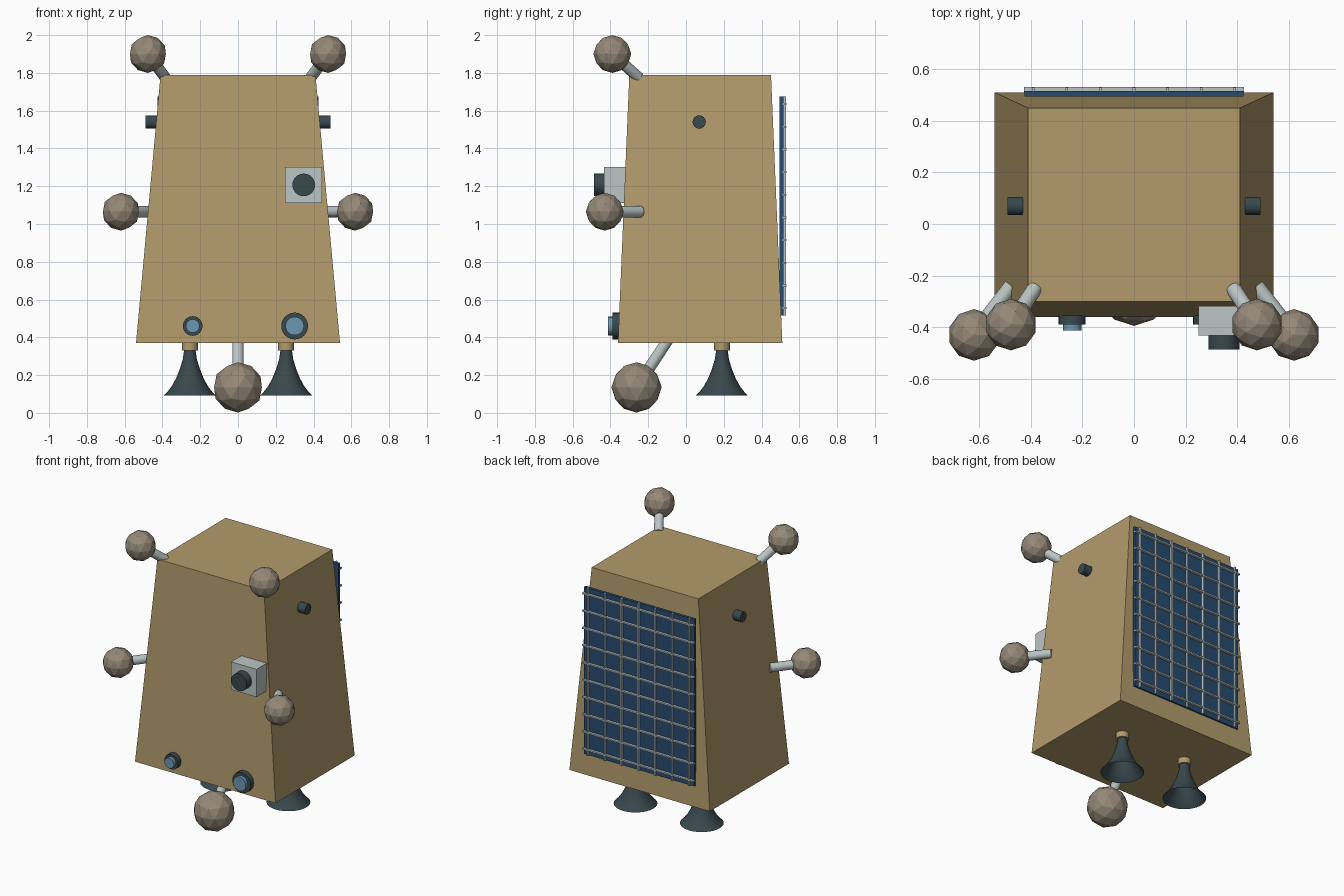
import bpy, bmesh, math
from mathutils import Vector

if "Cube" in bpy.data.objects:
    bpy.data.objects.remove(bpy.data.objects["Cube"])


def mat(name, r, g, b):
    m = bpy.data.materials.new(name)
    m.diffuse_color = (r, g, b, 1)
    m.use_nodes = True
    m.node_tree.nodes["Principled BSDF"].inputs["Base Color"].default_value = m.diffuse_color
    return m


FOIL = mat("foil", 0.45, 0.33, 0.15)
BALL = mat("ball", 0.30, 0.25, 0.19)
DARK = mat("dark_metal", 0.04, 0.065, 0.075)
GREY = mat("light_metal", 0.50, 0.56, 0.56)
BLUE = mat("solar_blue", 0.02, 0.07, 0.16)
GLASS = mat("glass", 0.15, 0.31, 0.44)


def finish(bm, name, material, smooth=False):
    bmesh.ops.recalc_face_normals(bm, faces=bm.faces)
    me = bpy.data.meshes.new(name)
    bm.to_mesh(me)
    bm.free()
    ob = bpy.data.objects.new(name, me)
    bpy.context.collection.objects.link(ob)
    me.materials.append(material)
    if smooth:
        bpy.ops.object.select_all(action='DESELECT')
        bpy.context.view_layer.objects.active = ob
        ob.select_set(True)
        bpy.ops.object.shade_smooth_by_angle(angle=math.radians(35))
    return ob


def add_box(bm, lo, hi):
    lo, hi = Vector(lo), Vector(hi)
    vs = bmesh.ops.create_cube(bm, size=1)["verts"]
    for v in vs:
        v.co = (lo + hi) / 2 + v.co * (hi - lo)
    return vs


def box(name, lo, hi, material):
    bm = bmesh.new()
    add_box(bm, lo, hi)
    return finish(bm, name, material)


def rod(name, a, b, r, material, sides=24):
    a, b = Vector(a), Vector(b)
    bm = bmesh.new()
    bmesh.ops.create_cone(bm, cap_ends=True, segments=sides, radius1=r,
                          radius2=r, depth=(b - a).length)
    bm.transform(Vector((0, 0, 1)).rotation_difference(b - a).to_matrix().to_4x4())
    bmesh.ops.translate(bm, verts=bm.verts, vec=(a + b) / 2)
    return finish(bm, name, material, True)


def ball_on_strut(name, centre, r, root):
    bm = bmesh.new()
    bmesh.ops.create_icosphere(bm, subdivisions=2, radius=r)
    bmesh.ops.translate(bm, verts=bm.verts, vec=centre)
    finish(bm, name + "_ball", BALL)
    rod(name + "_strut", root, centre, 0.03, GREY, 16)


# tapered body
bm = bmesh.new()
for v in add_box(bm, (-0.54, -0.36, 0.37), (0.54, 0.51, 1.79)):
    if v.co.z > 1:
        v.co.x *= 0.41 / 0.54
        v.co.y += 0.06 if v.co.y < 0 else -0.06
finish(bm, "body", FOIL)


# bell nozzle, an open revolved profile
def nozzle(name, x, y):
    profile = [(0.138, 0.092), (0.118, 0.112), (0.095, 0.142), (0.072, 0.185),
               (0.052, 0.235), (0.037, 0.285), (0.030, 0.335)]
    bm = bmesh.new()
    vs = [bm.verts.new((r, 0, z)) for r, z in profile]
    es = [bm.edges.new(p) for p in zip(vs, vs[1:])]
    bmesh.ops.spin(bm, geom=vs + es, cent=(0, 0, 0), axis=(0, 0, 1),
                   angle=math.tau, steps=32)
    bmesh.ops.remove_doubles(bm, verts=bm.verts, dist=1e-4)
    bmesh.ops.translate(bm, verts=bm.verts, vec=(x, y, 0))
    finish(bm, name, DARK, True)
    rod(name + "_collar", (x, y, 0.33), (x, y, 0.40), 0.042, FOIL)


# mirrored parts
for side, s in (("left", -1), ("right", 1)):
    nozzle(side + "_nozzle", s * 0.255, 0.19)
    ball_on_strut(side + "_upper", (s * 0.477, -0.39, 1.90), 0.10,
                  (s * 0.385, -0.25, 1.775))
    ball_on_strut(side + "_middle", (s * 0.62, -0.43, 1.065), 0.10,
                  (s * 0.475, -0.24, 1.065))
    rod(side + "_side_sensor", (s * 0.42, 0.07, 1.54), (s * 0.49, 0.07, 1.54),
        0.035, DARK)
ball_on_strut("lower", (0, -0.262, 0.135), 0.133, (0, -0.06, 0.44))

# front camera
box("camera_box", (0.25, -0.433, 1.11), (0.446, -0.24, 1.303), GREY)
rod("camera_lens", (0.348, -0.43, 1.207), (0.348, -0.487, 1.207), 0.06, DARK)

# low front lamps
for name, x, r, ri in (("small_lamp", -0.24, 0.052, 0.036),
                       ("large_lamp", 0.30, 0.071, 0.049)):
    rod(name + "_rim", (x, -0.33, 0.46), (x, -0.39, 0.46), r, DARK)
    rod(name + "_glass", (x, -0.37, 0.46), (x, -0.413, 0.46), ri, GLASS)

# solar panel with raised grid on the back
box("solar_panel", (-0.425, 0.495, 0.515), (0.425, 0.515, 1.675), BLUE)
bm = bmesh.new()
for i in range(-3, 4):
    x = i * 0.13
    add_box(bm, (x - 0.005, 0.51, 0.515), (x + 0.005, 0.53, 1.675))
for i in range(10):
    z = 0.555 + i * 0.12
    add_box(bm, (-0.427, 0.51, z - 0.005), (0.427, 0.532, z + 0.005))
finish(bm, "solar_grid", GREY)
